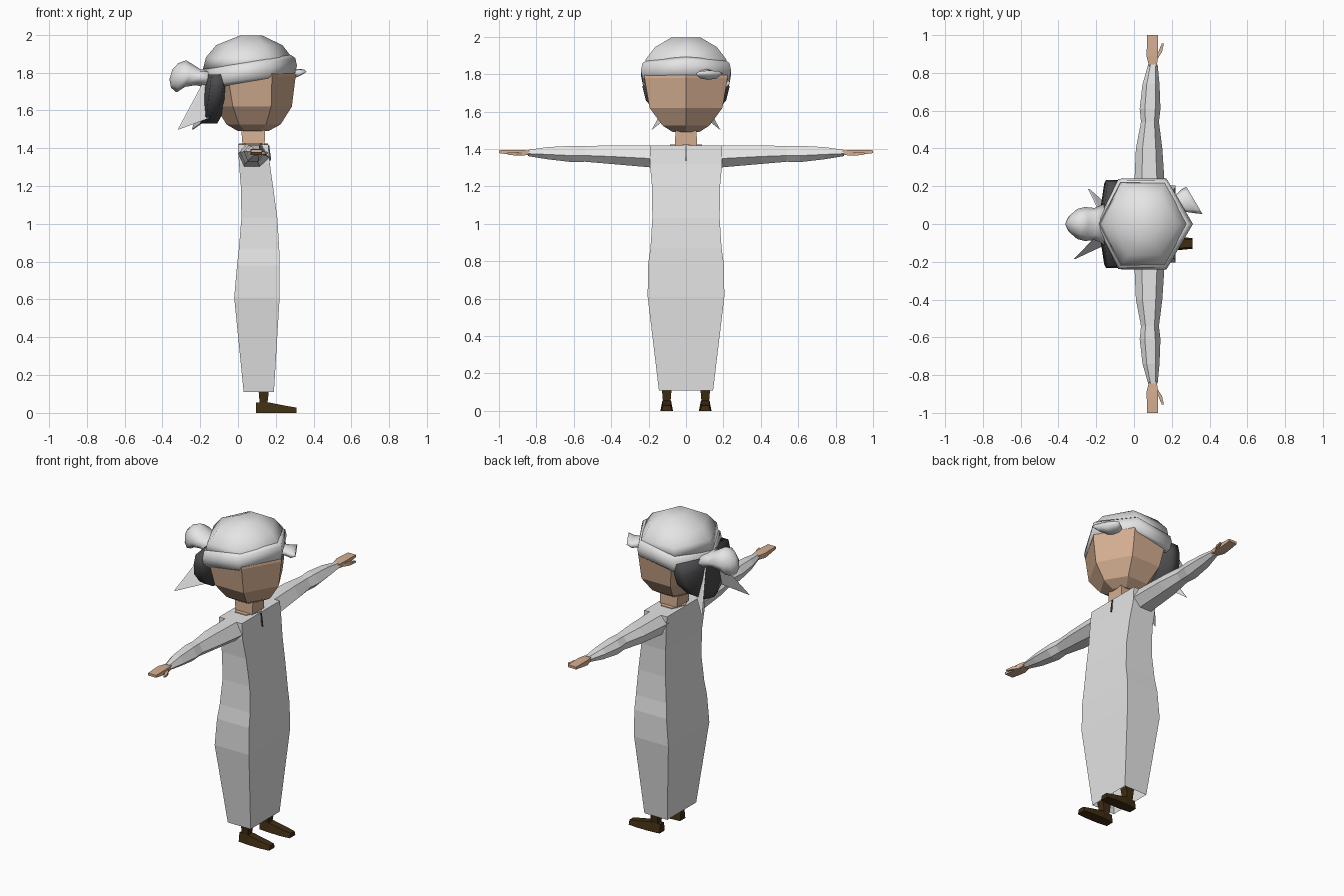
import bpy, bmesh, math
from mathutils import Vector

old = bpy.data.objects.get("Cube")
if old:
    bpy.data.objects.remove(old, do_unlink=True)


def material(name, rgb):
    m = bpy.data.materials.new(name)
    m.use_nodes = True
    m.diffuse_color = (*rgb, 1)
    m.node_tree.nodes["Principled BSDF"].inputs["Base Color"].default_value = (*rgb, 1)
    return m


WHITE = material("white cloth", (0.78, 0.78, 0.78))
SKIN = material("skin", (0.67, 0.43, 0.29))
HAIR = material("dark hair", (0.07, 0.07, 0.075))
BROWN = material("dark brown leather", (0.05, 0.027, 0.006))


def loft(name, rings, mat, caps=True, closed=False, smooth=False):
    """Skin a list of equal-length vertex rings."""
    bm = bmesh.new()
    vs = [[bm.verts.new(p) for p in r] for r in rings]
    n = len(vs[0])
    for k in range(len(vs) if closed else len(vs) - 1):
        a, b = vs[k], vs[(k + 1) % len(vs)]
        for i in range(n):
            j = (i + 1) % n
            bm.faces.new((a[i], a[j], b[j], b[i]))
    if caps and not closed:
        bm.faces.new(vs[0])
        bm.faces.new(vs[-1])
    bmesh.ops.recalc_face_normals(bm, faces=bm.faces)
    for f in bm.faces:
        f.smooth = smooth
    me = bpy.data.meshes.new(name)
    bm.to_mesh(me)
    bm.free()
    me.materials.append(mat)
    ob = bpy.data.objects.new(name, me)
    bpy.context.collection.objects.link(ob)
    return ob


def rect(x0, x1, w, z, y=0):
    return [(x0, y - w, z), (x1, y - w, z), (x1, y + w, z), (x0, y + w, z)]


def hexa(x0, x1, w, z):
    """Six-sided ring with a point at the front and the back."""
    a, b = x0 + (x1 - x0) * 0.23, x1 - (x1 - x0) * 0.27
    return [(x1, 0, z), (b, w, z), (a, w, z), (x0, 0, z), (a, -w, z), (b, -w, z)]


def oval(c, u, v, n=8):
    c, u, v = Vector(c), Vector(u), Vector(v)
    return [c + u * math.cos(math.tau * i / n) + v * math.sin(math.tau * i / n) for i in range(n)]


# Long robe, open at the hem
loft("robe_hem", [rect(0.03, 0.19, 0.145, 0.11), rect(-0.02, 0.22, 0.205, 0.61)], WHITE, caps=False)
loft("robe", [rect(*r) for r in (
    (-0.02, 0.22, 0.205, 0.61), (-0.005, 0.22, 0.203, 0.78), (0.005, 0.218, 0.19, 0.87),
    (0.018, 0.208, 0.18, 1.03), (0.015, 0.185, 0.182, 1.2), (0.005, 0.168, 0.193, 1.32),
    (0, 0.16, 0.19, 1.42))], WHITE)
loft("neck_slit", [rect(0.168, 0.176, 0.003, 1.335), rect(0.155, 0.165, 0.003, 1.415)], HAIR)

# Neck and open collar
loft("neck", [rect(0.025, 0.14, 0.06, 1.4), rect(0.015, 0.145, 0.055, 1.53)], SKIN)
loft("collar_opening", [hexa(0.005, 0.158, 0.085, z) for z in (1.419, 1.424)], SKIN)

# Head with a ridge down the face
loft("head", [hexa(*r) for r in (
    (0, 0.16, 0.07, 1.49), (-0.06, 0.225, 0.125, 1.525), (-0.12, 0.285, 0.195, 1.62),
    (-0.16, 0.305, 0.222, 1.78), (-0.15, 0.29, 0.215, 1.86))], SKIN)

# Hair behind the head
loft("hair", [hexa(*r) for r in (
    (-0.2, -0.11, 0.06, 1.53), (-0.19, -0.08, 0.15, 1.585), (-0.19, -0.05, 0.215, 1.66),
    (-0.18, -0.04, 0.232, 1.73), (-0.17, -0.04, 0.225, 1.79))], HAIR, smooth=True)

# Wrapped headdress: domed crown and rolled brim, tilted up at the front
loft("crown", [hexa(*r) for r in (
    (-0.185, 0.295, 0.222, 1.82), (-0.17, 0.285, 0.215, 1.88), (-0.115, 0.235, 0.165, 1.945),
    (0.01, 0.13, 0.08, 1.995))], WHITE, smooth=True)
centre = Vector((0.06, 0, 0))
brim = []
for p in hexa(-0.17, 0.28, 0.212, 0):
    p = Vector(p)
    out = (p - centre).normalized()
    p.z = 1.77 + 0.15 * (p.x + 0.17)
    brim.append(oval(p, out * 0.032, (0, 0, 0.056)))
loft("brim_roll", brim, WHITE, closed=True, smooth=True)

# Knot at the back: x, z, half height, half width
loft("knot", [oval((x, 0, z), (0, w, 0), (0.3 * h, 0, h)) for x, z, h, w in (
    (-0.15, 1.77, 0.05, 0.11), (-0.21, 1.775, 0.042, 0.085), (-0.26, 1.785, 0.06, 0.09),
    (-0.3, 1.78, 0.085, 0.08), (-0.335, 1.785, 0.065, 0.05), (-0.355, 1.79, 0.025, 0.02))],
    WHITE, smooth=True)

# Loose cloth tails under the knot
for side, name, tip in ((-1, "right_tail", -0.31), (1, "left_tail", -0.235)):
    tri = [(-0.16, side * 0.03, 1.78), (tip, side * 0.185, 1.5), (-0.15, side * 0.11, 1.56)]
    loft(name, [tri, [(x - 0.008, y, z) for x, y, z in tri]], WHITE)

# Tucked cloth end at the front left of the brim
loft("tucked_end", [oval(c, (-0.5 * w, 0.85 * w, 0), (0, 0, h)) for c, w, h in (
    ((0.2, 0.08, 1.8), 0.05, 0.025), ((0.25, 0.11, 1.8), 0.055, 0.027),
    ((0.29, 0.12, 1.795), 0.075, 0.025), ((0.32, 0.125, 1.805), 0.085, 0.015))],
    WHITE, smooth=True)

# Sleeves, hands, thumbs, legs and shoes, repeated on both sides
SLEEVE = ((0.17, 0, 0.165, 1.3, 1.42), (0.4, 0.01, 0.15, 1.32, 1.42), (0.54, 0.037, 0.132, 1.332, 1.415),
          (0.61, 0.03, 0.14, 1.33, 1.417), (0.74, 0.045, 0.135, 1.345, 1.41), (0.845, 0.075, 0.125, 1.362, 1.395))
HAND = ((0.835, 0.08, 0.12, 1.368, 1.392), (0.89, 0.066, 0.128, 1.365, 1.395),
        (0.94, 0.068, 0.128, 1.37, 1.395), (1.0, 0.07, 0.126, 1.378, 1.393))
THUMB = ((0.875, 0.1, 0.125, 1.365, 1.385), (0.91, 0.128, 0.148, 1.365, 1.382), (0.955, 0.147, 0.158, 1.37, 1.38))
for side, name in ((-1, "right"), (1, "left")):
    sleeve = []
    for y, x0, x1, z0, z1 in SLEEVE:
        y *= side
        d, h = x1 - x0, z1 - z0
        sleeve.append([(x0, y, z0 + 0.6 * h), (x0 + 0.25 * d, y, z1), (x0 + 0.75 * d, y, z1),
                       (x1, y, z0 + 0.4 * h), (x0 + 0.7 * d, y, z0), (x0 + 0.2 * d, y, z0)])
    loft(name + "_sleeve", sleeve, WHITE)
    for part, rows in (("hand", HAND), ("thumb", THUMB)):
        loft(f"{name}_{part}", [[(a, side * y, c), (b, side * y, c), (b, side * y, d), (a, side * y, d)]
                                for y, a, b, c, d in rows], SKIN)
    y = 0.103 * side
    loft(name + "_leg", [rect(0.115, 0.155, 0.02, 0.045, y), rect(0.108, 0.165, 0.027, 0.13, y)], BROWN)
    loft(name + "_shoe", [[(x, y - w, 0), (x, y + w, 0), (x, y + 0.7 * w, h), (x, y - 0.7 * w, h)]
                          for x, w, h in ((0.095, 0.026, 0.055), (0.165, 0.033, 0.055),
                                          (0.25, 0.034, 0.038), (0.31, 0.028, 0.028))], BROWN)
